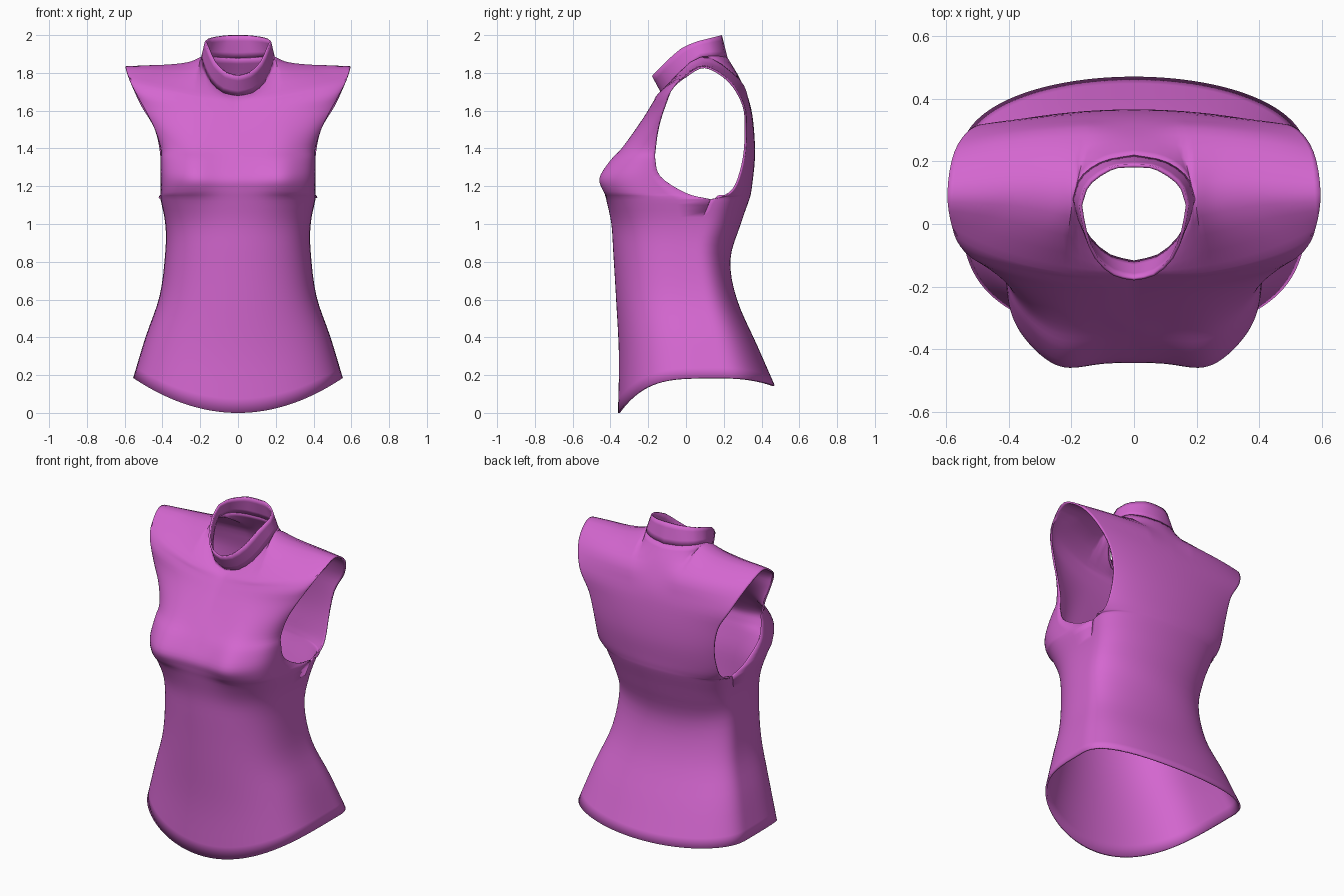
import bpy, bmesh, math
from mathutils import Vector

cube = bpy.data.objects.get("Cube")
if cube:
    bpy.data.objects.remove(cube)

N, K, SUB = 32, 8, 4      # columns per half panel, columns at the neck, steps between rows
SEAM = 5                  # row index where the armhole starts

fabric = bpy.data.materials.new("orchid fabric")
fabric.use_nodes = True
color = (0.66, 0.135, 0.63, 1)
fabric.diffuse_color = color
fabric.node_tree.nodes["Principled BSDF"].inputs["Base Color"].default_value = color


def spline(p, count, beyond=None):
    """Smooth curve through points, sampled at count + 1 places."""
    p = [Vector(v) for v in p]
    end = beyond if beyond is not None else 2 * p[-1] - p[-2]
    q = [2 * p[0] - p[1]] + p + [end]
    out = []
    for i in range(count + 1):
        u = i * (len(p) - 1) / count
        k = min(int(u), len(p) - 2)
        t = u - k
        a, b, c, d = q[k:k + 4]
        out.append(0.5 * (2 * b + (c - a) * t + (2 * a - 5 * b + 4 * c - d) * t * t
                          + (3 * b - a - 3 * c + d) * t ** 3))
    return out


def row_points(row, bust):
    """Half cross-section from the centre line, trimmed where it meets the edge."""
    zc, ze, yc, ye, xe, q, side = row
    trim = math.acos(((ye - side) / (yc - side)) ** (1 / q))
    pts = []
    for j in range(N + 1):
        a = j / N * trim
        x = xe * math.sin(a) / math.sin(trim)
        y = side + (yc - side) * max(math.cos(a), 0) ** q
        rise = math.sin(j / N * math.pi / 2)
        z = zc + (ze - zc) * (rise if zc > 1.3 else rise ** 2)
        if bust:
            spread = 0.2 if z > 1.24 else 0.1
            y -= 0.045 * math.exp(-((x - 0.24) / 0.11) ** 2 - ((z - 1.24) / spread) ** 2)
        pts.append(Vector((x, y, z)))
    return pts


# Rows: centre z, edge z, centre y, edge y, edge x, roundness, side y of the full section
front_rows = [
    (0.00, 0.185, -0.36, 0.20, 0.555, 0.48, 0.20),
    (0.30, 0.40, -0.355, 0.14, 0.49, 0.52, 0.14),
    (0.60, 0.62, -0.37, 0.08, 0.415, 0.58, 0.08),
    (0.85, 0.85, -0.385, 0.05, 0.385, 0.6, 0.05),
    (1.00, 1.00, -0.395, 0.08, 0.385, 0.5, 0.08),
    (1.12, 1.13, -0.42, 0.13, 0.41, 0.36, 0.13),
    (1.18, 1.165, -0.435, 0.00, 0.41, 0.3, 0.13),
    (1.24, 1.25, -0.44, -0.13, 0.41, 0.28, 0.13),
    (1.32, 1.34, -0.395, -0.16, 0.41, 0.35, 0.08),
    (1.40, 1.40, -0.34, -0.16, 0.41, 0.45, 0.03),
    (1.48, 1.50, -0.28, -0.15, 0.44, 0.6, -0.02),
    (1.56, 1.60, -0.222, -0.125, 0.49, 0.9, -0.05),
    (1.62, 1.70, -0.18, -0.08, 0.545, 1.2, -0.08),
    (1.655, 1.78, -0.152, -0.01, 0.58, 1.8, -0.01),
]
back_rows = [
    (0.145, 0.185, 0.47, 0.20, 0.555, 0.85, 0.20),
    (0.35, 0.40, 0.38, 0.14, 0.49, 0.8, 0.14),
    (0.60, 0.62, 0.27, 0.08, 0.415, 0.75, 0.08),
    (0.81, 0.85, 0.235, 0.05, 0.385, 0.75, 0.05),
    (1.00, 1.00, 0.29, 0.08, 0.385, 0.7, 0.08),
    (1.13, 1.13, 0.335, 0.13, 0.41, 0.7, 0.13),
    (1.17, 1.15, 0.345, 0.215, 0.41, 0.7, 0.13),
    (1.22, 1.21, 0.352, 0.27, 0.41, 0.72, 0.15),
    (1.35, 1.35, 0.365, 0.31, 0.41, 0.75, 0.2),
    (1.50, 1.50, 0.36, 0.32, 0.44, 0.8, 0.2),
    (1.64, 1.63, 0.338, 0.308, 0.515, 0.8, 0.2),
    (1.77, 1.76, 0.285, 0.23, 0.573, 0.8, 0.12),
]

# Neckline, collar rim and shoulder line
neck_front = spline([(0, -0.125, 1.68), (0.08, -0.105, 1.697), (0.145, -0.05, 1.755),
                     (0.182, 0.02, 1.83), (0.195, 0.08, 1.885)], K)
neck_back = spline([(0, 0.22, 1.88), (0.1, 0.20, 1.885), (0.17, 0.15, 1.89),
                    (0.195, 0.08, 1.885)], K)
rim_front = spline([(0, -0.18, 1.783), (0.065, -0.165, 1.80), (0.125, -0.11, 1.855),
                    (0.16, -0.025, 1.93), (0.175, 0.06, 1.967)], K)
rim_back = spline([(0, 0.19, 2), (0.07, 0.183, 1.998), (0.148, 0.13, 1.985),
                   (0.175, 0.06, 1.967)], K)
shoulder = spline([(0.195, 0.08, 1.885), (0.26, 0.09, 1.858), (0.36, 0.1, 1.845),
                   (0.48, 0.1, 1.84), (0.595, 0.1, 1.835)], N - K)


def finish(name, bm):
    bmesh.ops.remove_doubles(bm, verts=bm.verts, dist=0.0005)
    mesh = bpy.data.meshes.new(name)
    bm.to_mesh(mesh)
    bm.free()
    mesh.materials.append(fabric)
    obj = bpy.data.objects.new(name, mesh)
    bpy.context.collection.objects.link(obj)
    mirror = obj.modifiers.new("mirror", 'MIRROR')
    mirror.use_clip = True
    mirror.merge_threshold = 0.002
    solid = obj.modifiers.new("cloth thickness", 'SOLIDIFY')
    solid.thickness = 0.01
    solid.offset = -1
    bpy.ops.object.select_all(action='DESELECT')
    obj.select_set(True)
    bpy.context.view_layer.objects.active = obj
    bpy.ops.object.shade_smooth_by_angle(angle=math.radians(50))


def add_grid(bm, rows, flip):
    grid = [[bm.verts.new(p) for p in r] for r in rows]
    for a, b in zip(grid, grid[1:]):
        for j in range(len(a) - 1):
            f = [a[j], a[j + 1], b[j + 1], b[j]]
            bm.faces.new(f[::-1] if flip else f)


# Bodice: front and back panels joined at side seams and shoulders
front = [row_points(r, True) for r in front_rows] + [neck_front + shoulder[1:]]
back = [row_points(r, False) for r in back_rows] + [neck_back + shoulder[1:]]


def panel(keys, other):
    top = len(keys) - 1
    cols = [spline([k[j] for k in keys], top * SUB, other[-2][j] if j >= K else None)
            for j in range(N)]
    # The edge column turns a corner where the side seam meets the armhole
    edge = [k[N] for k in keys]
    seam = spline(edge[:SEAM + 1], SEAM * SUB)
    armhole = spline(edge[SEAM:], (top - SEAM) * SUB, other[-2][N])
    cols.append(seam + armhole[1:])
    return [list(r) for r in zip(*cols)]


bm = bmesh.new()
add_grid(bm, panel(front, back), False)
add_grid(bm, panel(back, front), True)
finish("bodice", bm)

# Stand collar
bm = bmesh.new()
for base, rim, flip in ((neck_front, rim_front, False), (neck_back, rim_back, True)):
    add_grid(bm, [[a.lerp(b, t / 4) for a, b in zip(base, rim)] for t in range(5)], flip)
finish("collar", bm)
